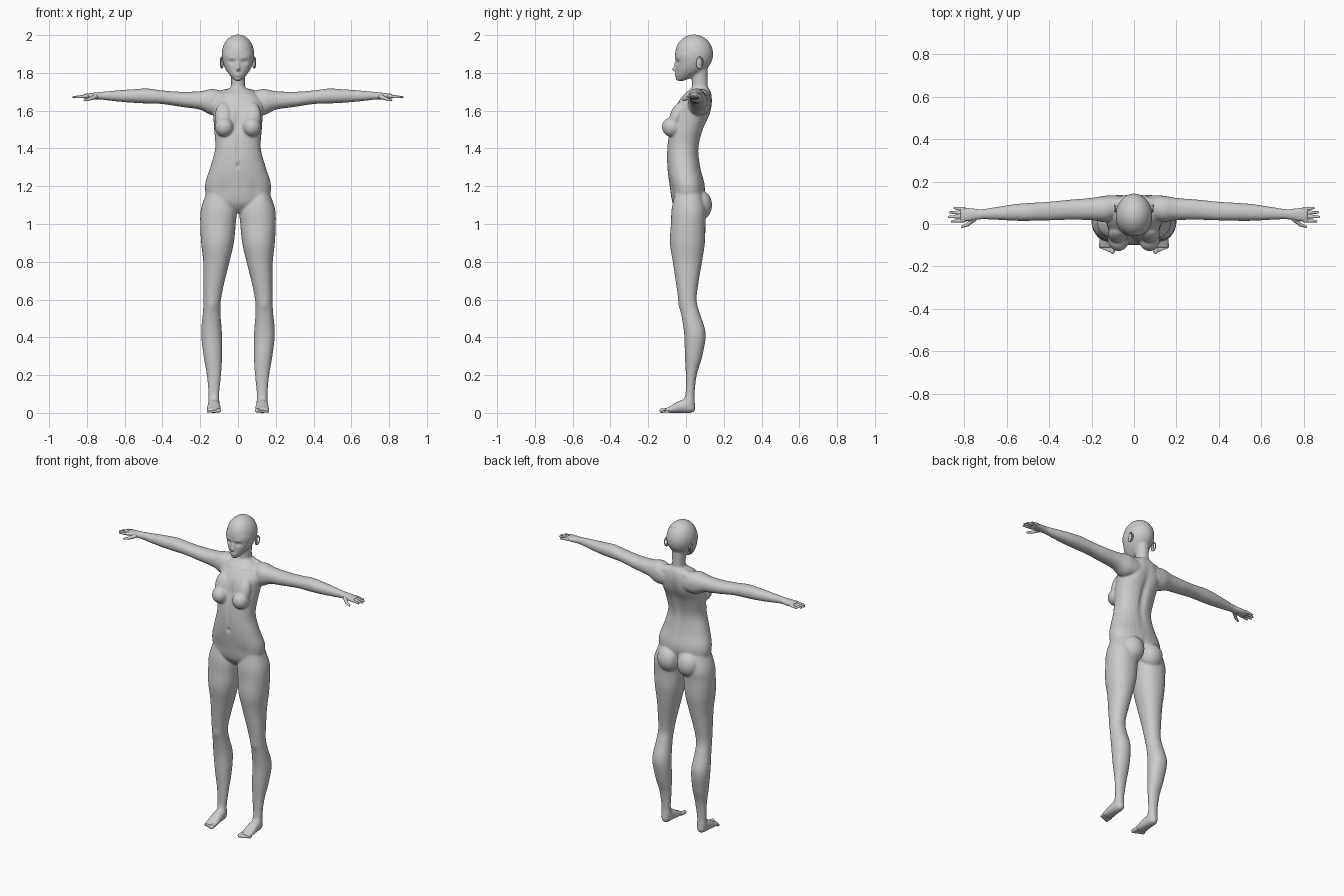
import bpy
import bmesh
import math
from mathutils import Vector, Matrix, Euler

cube = bpy.data.objects.get("Cube")
if cube:
    bpy.data.objects.remove(cube, do_unlink=True)

grey = bpy.data.materials.new("plain_grey")
grey.use_nodes = True
tone = (0.6, 0.6, 0.6, 1)
grey.diffuse_color = tone
for node in grey.node_tree.nodes:
    if node.type == "BSDF_PRINCIPLED":
        node.inputs["Base Color"].default_value = tone

# Order of coordinates: where (along, first, second) land in (x, y, z)
PLACE = {
    "x": lambda t, a, b: (t, a, b),
    "y": lambda t, a, b: (a, t, b),
    "z": lambda t, a, b: (a, b, t),
}


def catmull(p, u):
    a, b, c, d = p
    return b + 0.5 * u * (c - a + u * (2 * a - 5 * b + 4 * c - d + u * (3 * (b - c) + d - a)))


def loft(bm, axis, keys, side=1, sides=32, steps=6, power=0.92):
    """Closed tube; each key is (along, first low, first high, second low, second high)."""
    padded = [keys[0]] + list(keys) + [keys[-1]]
    sections = []
    for i in range(len(keys) - 1):
        window = list(zip(*padded[i:i + 4]))
        for k in range(steps):
            sections.append([catmull(p, k / steps) for p in window])
    sections.append(keys[-1])
    rings = []
    for t, a0, a1, b0, b1 in sections:
        ring = []
        for k in range(sides):
            angle = math.tau * k / sides
            c, s = math.cos(angle), math.sin(angle)
            c = math.copysign(abs(c) ** power, c)
            s = math.copysign(abs(s) ** power, s)
            a = (a0 + a1) / 2 + c * (a1 - a0) / 2
            b = (b0 + b1) / 2 + s * (b1 - b0) / 2
            x, y, z = PLACE[axis](t, a, b)
            ring.append(bm.verts.new((x * side, y, z)))
        rings.append(ring)
    for low, high in zip(rings, rings[1:]):
        for k in range(sides):
            n = (k + 1) % sides
            bm.faces.new((low[k], low[n], high[n], high[k]))
    bm.faces.new(rings[0])
    bm.faces.new(rings[-1])


def ball(bm, centre, radii, side=1, tilt=(0, 0, 0)):
    turn = Euler((tilt[0], tilt[1] * side, tilt[2] * side)).to_matrix().to_4x4()
    spot = Matrix.Translation((centre[0] * side, centre[1], centre[2]))
    bmesh.ops.create_uvsphere(bm, u_segments=32, v_segments=20, radius=1,
                              matrix=spot @ turn @ Matrix.Diagonal((*radii, 1)))


def digit(bm, start, end, r0, r1, side=1):
    """Tapered finger or toe with rounded ends."""
    a = Vector((start[0] * side, start[1], start[2]))
    b = Vector((end[0] * side, end[1], end[2]))
    way = b - a
    turn = way.to_track_quat("Z", "Y").to_matrix().to_4x4()
    bmesh.ops.create_cone(bm, cap_ends=True, segments=16, radius1=r0, radius2=r1,
                          depth=way.length, matrix=Matrix.Translation((a + b) / 2) @ turn)
    for p, r in ((a, r0), (b, r1)):
        bmesh.ops.create_uvsphere(bm, u_segments=16, v_segments=10, radius=r,
                                  matrix=Matrix.Translation(p))


def fuse(name, bm, voxel, smoothing, strokes=()):
    """Merge shells into one skin, smooth it, then push it with soft strokes."""
    bmesh.ops.recalc_face_normals(bm, faces=bm.faces)
    mesh = bpy.data.meshes.new(name)
    bm.to_mesh(mesh)
    bm.free()
    obj = bpy.data.objects.new(name, mesh)
    bpy.context.collection.objects.link(obj)
    remesh = obj.modifiers.new("skin", "REMESH")
    remesh.mode = "VOXEL"
    remesh.voxel_size = voxel
    relax = obj.modifiers.new("relax", "SMOOTH")
    relax.factor = 0.5
    relax.iterations = smoothing
    view = bpy.context.evaluated_depsgraph_get()
    skin = bpy.data.meshes.new_from_object(obj.evaluated_get(view))
    obj.modifiers.clear()
    obj.data = skin
    for v in skin.vertices:
        x, y, z = v.co
        for (cx, cy, cz), (rx, ry, rz), push in strokes:
            if abs(z - cz) < 3 * rz:
                d = ((abs(x) - cx) / rx) ** 2 + ((y - cy) / ry) ** 2 + ((z - cz) / rz) ** 2
                if d < 9:
                    v.co.y += push * math.exp(-d)
    skin.materials.clear()
    skin.materials.append(grey)
    skin.polygons.foreach_set("use_smooth", [True] * len(skin.polygons))
    skin.update()
    return obj


body = bmesh.new()

# Torso: height, half width, front, back
torso = [(1.06, .05, -.03, .05), (1.11, .15, -.07, .09), (1.2, .175, -.086, .1),
         (1.3, .147, -.099, .077), (1.4, .121, -.1, .068), (1.5, .126, -.088, .092),
         (1.58, .132, -.072, .125), (1.64, .135, -.045, .138), (1.69, .1, -.005, .135),
         (1.72, .045, .03, .122)]
loft(body, "z", [(z, -w, w, f, b) for z, w, f, b in torso], power=.88)

# Neck, face and skull
neck = [(1.64, .06, .02, .12), (1.7, .046, .022, .122), (1.74, .037, .032, .115),
        (1.84, .042, .02, .115)]
loft(body, "z", [(z, -w, w, f, b) for z, w, f, b in neck])
face = [(1.758, .014, -.048, -.01), (1.785, .042, -.053, .05), (1.82, .067, -.054, .1),
        (1.86, .081, -.055, .12), (1.9, .084, -.058, .12), (1.94, .066, -.046, .1)]
loft(body, "z", [(z, -w, w, f, b) for z, w, f, b in face])
ball(body, (0, .043, 1.9), (.086, .101, .103))
ball(body, (0, -.056, 1.82), (.011, .018, .013))
ball(body, (0, -.054, 1.838), (.008, .012, .026), tilt=(-.2, 0, 0))
ball(body, (0, -.051, 1.79), (.02, .012, .009))

leg = [(1.17, .04, .165, -.06, .08), (1.08, .008, .196, -.076, .105),
       (1, .012, .2, -.08, .103), (.9, .022, .195, -.085, .1), (.8, .045, .184, -.07, .085),
       (.7, .07, .182, -.055, .068), (.6, .09, .182, -.04, .056), (.53, .093, .186, -.027, .072),
       (.42, .085, .195, -.01, .104), (.3, .084, .182, -.006, .086), (.2, .09, .165, -.001, .057),
       (.1, .1, .156, -.003, .045), (.05, .098, .158, -.02, .047), (.015, .1, .156, -.02, .043)]
foot = [(.048, .115, .141, .012, .045), (.025, .1, .156, 0, .075), (-.03, .094, .162, 0, .066),
        (-.08, .09, .165, 0, .038), (-.112, .093, .163, .003, .022)]
arm = [(.05, .04, .13, 1.6, 1.69), (.13, .01, .134, 1.575, 1.715), (.2, .018, .123, 1.605, 1.703),
       (.3, .02, .115, 1.62, 1.7), (.4, .017, .105, 1.635, 1.707), (.48, .015, .1, 1.638, 1.717),
       (.56, .015, .094, 1.642, 1.713), (.65, .02, .08, 1.65, 1.706), (.72, .022, .07, 1.658, 1.7),
       (.775, .013, .076, 1.66, 1.694), (.82, .008, .079, 1.664, 1.688)]

for side in (1, -1):
    loft(body, "z", leg, side)
    loft(body, "y", foot, side)
    loft(body, "x", arm, side)
    # Chest and seat
    ball(body, (.073, -.073, 1.513), (.05, .055, .052), side)
    ball(body, (.076, -.05, 1.57), (.046, .036, .08), side, (-.35, 0, 0))
    ball(body, (.07, .072, 1.1), (.073, .066, .08), side)
    # Slope from neck to shoulder
    ball(body, (.06, .09, 1.685), (.09, .035, .03), side, (0, .2, 0))

# Soft strokes: centre, reach, push along y (mirrored over x)
strokes = [
    ((.033, -.05, 1.857), (.019, .03, .012), .008),    # eye hollows
    ((.033, -.05, 1.879), (.025, .03, .008), -.003),   # brows
    ((0, -.06, 1.79), (.018, .02, .002), .004),        # mouth line
    ((0, -.055, 1.768), (.015, .02, .01), -.003),      # chin
    ((0, -.1, 1.31), (.009, .03, .014), .009),         # navel
    ((0, -.1, 1.41), (.012, .03, .08), .005),          # belly line
    ((0, -.08, 1.55), (.018, .04, .06), .01),          # breastbone
    ((.09, -.09, 1.17), (.03, .05, .05), .006),        # hip fold
    ((0, .1, 1.48), (.022, .06, .15), -.013),          # spine groove
    ((.075, .13, 1.58), (.035, .05, .055), .007),      # shoulder blades
    ((0, .11, 1.1), (.012, .06, .06), -.015),          # seat cleft
    ((.06, .01, 1.685), (.04, .04, .007), -.005),      # collar bones
    ((.136, -.035, .57), (.025, .03, .03), -.005),     # knees
]
fuse("body", body, .0055, 8, strokes)

# Fingers, thumbs and toes
fingers = bmesh.new()
toes = bmesh.new()
for side in (1, -1):
    for i, tip in enumerate((.866, .879, .874, .854)):
        y = .017 + .018 * i
        digit(fingers, (.80, y, 1.677), (tip - .006, y + .003 * (i - 1.5), 1.671), .0095, .006, side)
    digit(fingers, (.755, .024, 1.674), (.785, -.003, 1.662), .013, .009, side)
    digit(fingers, (.785, -.003, 1.662), (.812, -.013, 1.655), .009, .006, side)
    for i in range(5):
        r = .012 if i == 0 else .0085 - .0005 * i
        x = .102 + .0135 * i + (.003 if i else 0)
        digit(toes, (x, -.095, r + .002), (x, -.129 + .005 * i, r), r, r, side)
fuse("fingers", fingers, .003, 2)
fuse("toes", toes, .003, 2)

# Ears with a hollow rim
for side, name in ((1, "left_ear"), (-1, "right_ear")):
    ear = bmesh.new()
    ball(ear, (.083, .07, 1.853), (.007, .017, .03), side, (-.2, 0, .35))
    rim = [Vector((.088 + .004 * math.sin(a), .073 + .016 * math.sin(a), 1.855 + .029 * math.cos(a)))
           for a in [math.pi * k / 8 for k in range(-2, 9)]]
    for p, q in zip(rim, rim[1:]):
        digit(ear, p, q, .004, .004, side)
    fuse(name, ear, .0025, 2)
